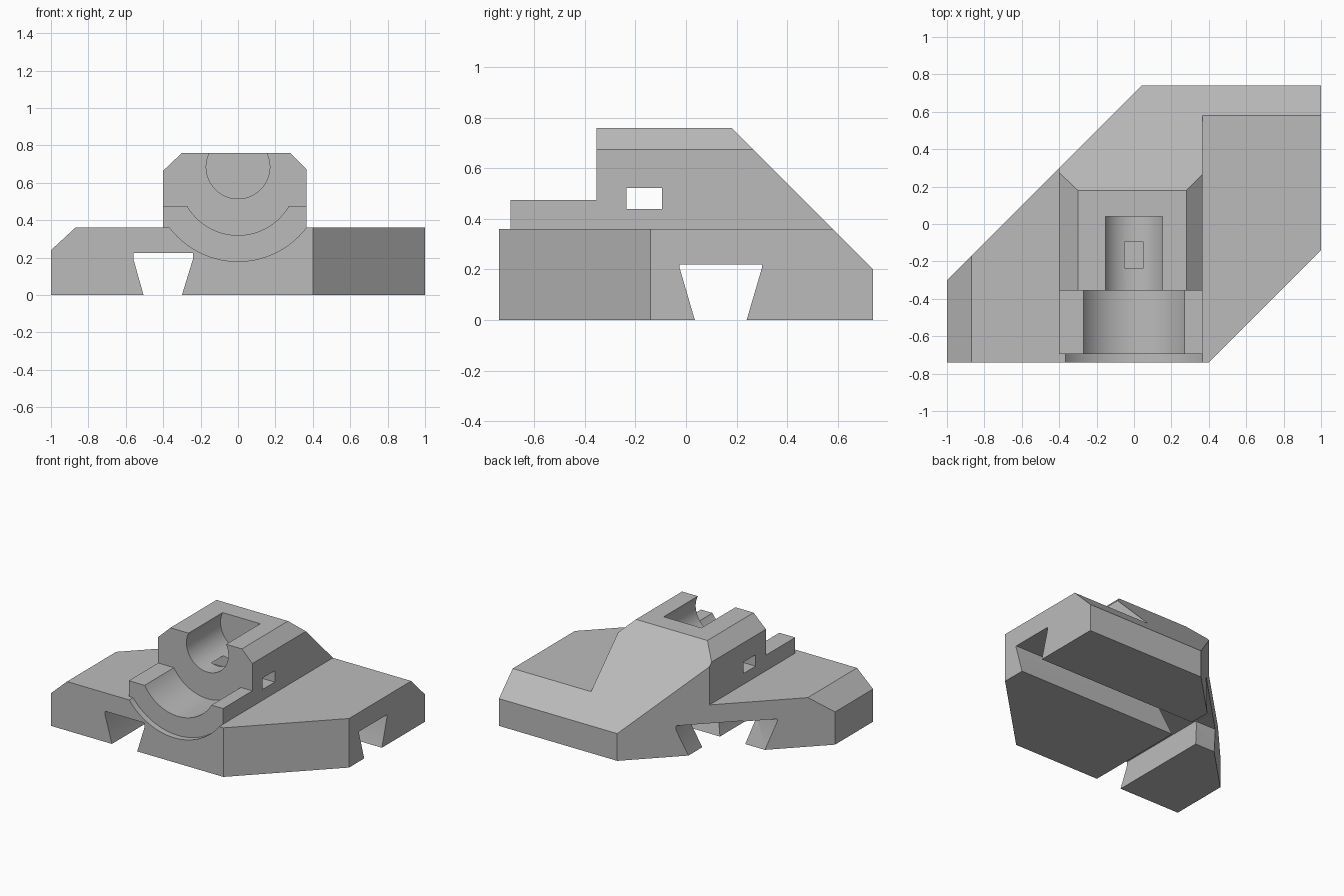
import bpy, bmesh, math

if "Cube" in bpy.data.objects:
    bpy.data.objects.remove(bpy.data.objects["Cube"], do_unlink=True)

grey = bpy.data.materials.new("plain_grey")
grey.use_nodes = True
colour = (0.5, 0.5, 0.5, 1)
grey.diffuse_color = colour
grey.node_tree.nodes["Principled BSDF"].inputs["Base Color"].default_value = colour


def prism(name, points, axis, start, end):
    """Extrude a 2D outline along one axis."""
    place = {"x": lambda p, d: (d, p[0], p[1]),
             "y": lambda p, d: (p[0], d, p[1]),
             "z": lambda p, d: (p[0], p[1], d)}[axis]
    bm = bmesh.new()
    near = [bm.verts.new(place(p, start)) for p in points]
    far = [bm.verts.new(place(p, end)) for p in points]
    bm.faces.new(near)
    bm.faces.new(far)
    for i in range(len(points)):
        j = (i + 1) % len(points)
        bm.faces.new((near[i], near[j], far[j], far[i]))
    bmesh.ops.recalc_face_normals(bm, faces=bm.faces)
    mesh = bpy.data.meshes.new(name)
    bm.to_mesh(mesh)
    bm.free()
    mesh.materials.append(grey)
    obj = bpy.data.objects.new(name, mesh)
    bpy.context.collection.objects.link(obj)
    return obj


def rect(u0, u1, v0, v1):
    return [(u0, v0), (u1, v0), (u1, v1), (u0, v1)]


def circle(radius, height, sides=96):
    return [(radius * math.cos(math.tau * i / sides),
             height + radius * math.sin(math.tau * i / sides)) for i in range(sides)]


def dovetail(wide0, wide1, narrow0, narrow1, neck, top):
    """Undercut slot outline, carried slightly below the floor."""
    drop = 0.1
    s0, s1 = (narrow0 - wide0) / neck, (wide1 - narrow1) / neck
    return [(narrow0 + s0 * drop, -drop), (narrow1 - s1 * drop, -drop),
            (wide1, neck), (wide1, top), (wide0, top), (wide0, neck)]


def combine(target, tool, operation):
    mod = target.modifiers.new(tool.name, "BOOLEAN")
    mod.object = tool
    mod.operation = operation
    mod.solver = "EXACT"
    bpy.context.view_layer.objects.active = target
    bpy.ops.object.modifier_apply(modifier=mod.name)
    bpy.data.objects.remove(tool, do_unlink=True)


# Base slab with one bevelled end, and the round recess in its front
body = prism("slotted_mount", [(-1.13, 0), (1.2, 0), (1.2, 0.36), (-0.87, 0.36), (-1.13, 0.12)],
             "y", -0.9, 0.9)
combine(body, prism("front_recess", circle(0.46, 0.64), "y", -1, -0.694), "DIFFERENCE")

# Raised block with bevelled shoulders
combine(body, prism("raised_block", [(-0.4, 0.1), (0.365, 0.1), (0.365, 0.675), (0.28, 0.76),
                                     (-0.3, 0.76), (-0.4, 0.665)], "y", -0.695, 0.85), "UNION")

# Six-sided plan outline
combine(body, prism("plan_outline", [(-1, -0.74), (0.4, -0.74), (1, -0.14), (1, 0.74),
                                     (0.04, 0.74), (-1, -0.3)], "z", -0.5, 1.5), "INTERSECT")

# Cuts: rear slope, front shelf, cradle, bore, cross hole and two dovetail slots
cuts = [
    prism("rear_slope", [(1.0, -0.06), (1.5, -0.06), (1.5, 1.2), (-0.26, 1.2)], "x", -1.5, 1.5),
    prism("shelf_step", rect(-0.9, -0.355, 0.475, 1), "x", -0.6, 0.6),
    prism("cradle", circle(0.315, 0.635), "y", -0.9, -0.355),
    prism("bore", circle(0.17, 0.685), "y", -0.5, 0.04),
    prism("cross_hole", rect(-0.235, -0.095, 0.44, 0.523), "x", -0.6, 0.6),
    prism("long_slot", dovetail(-0.56, -0.24, -0.505, -0.3, 0.195, 0.225), "y", -1, 1),
    prism("cross_slot", dovetail(-0.025, 0.3, 0.035, 0.24, 0.205, 0.22), "x", -1.2, 1.2),
]
for cut in cuts:
    combine(body, cut, "DIFFERENCE")

# Smooth curved walls, crisp edges elsewhere
bpy.ops.object.select_all(action="DESELECT")
body.select_set(True)
bpy.context.view_layer.objects.active = body
bpy.ops.object.shade_smooth_by_angle(angle=math.radians(20))
